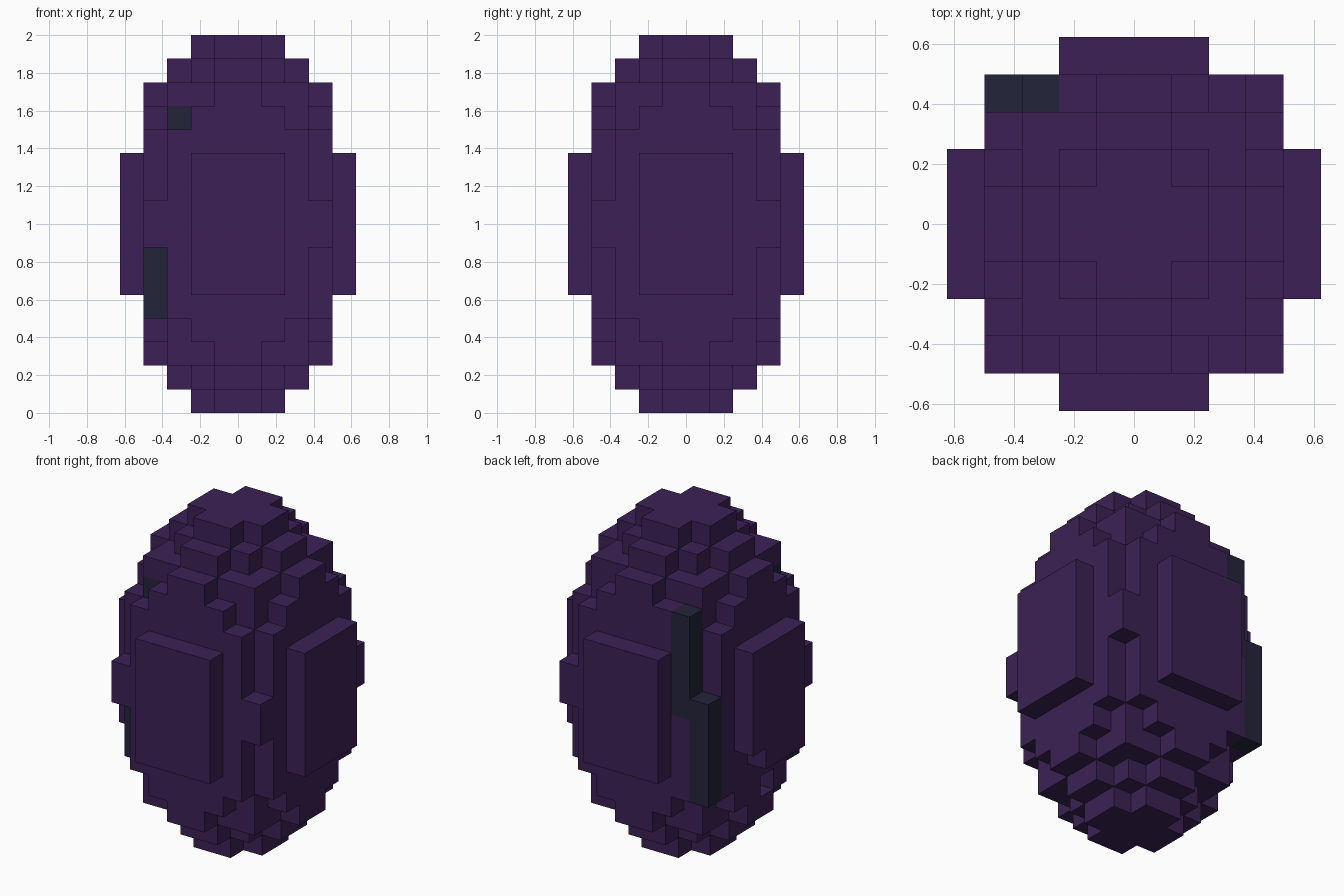
import bpy, bmesh
from mathutils import Vector

cube = bpy.data.objects.get("Cube")
if cube:
    bpy.data.objects.remove(cube, do_unlink=True)

S = 0.125                 # block size
R, H = 5, 8               # egg radius and half height, in blocks


def material(name, rgb):
    m = bpy.data.materials.new(name)
    m.use_nodes = True
    m.diffuse_color = (*rgb, 1)
    m.node_tree.nodes["Principled BSDF"].inputs["Base Color"].default_value = (*rgb, 1)
    return m


def column(x, y, z0, z1):
    return {(x, y, z) for z in range(z0, z1 + 1)}


def build(name, cells, solid, mat):
    """Make the outer faces of the given blocks, leaving out faces shared with solid."""
    bm = bmesh.new()
    for cell in sorted(cells):
        for axis in range(3):
            for side in (0, 1):
                near = list(cell)
                near[axis] += 2 * side - 1
                if tuple(near) in solid:
                    continue
                u, v = (axis + 1) % 3, (axis + 2) % 3
                ring = []
                for du, dv in ((0, 0), (1, 0), (1, 1), (0, 1)):
                    p = Vector(cell)
                    p[axis] += side
                    p[u] += du
                    p[v] += dv
                    ring.append(bm.verts.new(p * S))
                bm.faces.new(ring if side else ring[::-1])
    bmesh.ops.remove_doubles(bm, verts=bm.verts, dist=S * 0.01)
    mesh = bpy.data.meshes.new(name)
    bm.to_mesh(mesh)
    bm.free()
    mesh.materials.append(mat)
    obj = bpy.data.objects.new(name, mesh)
    bpy.context.collection.objects.link(obj)


# Blocks whose centres lie inside an egg-shaped ellipsoid
egg = {(x, y, z)
       for x in range(-R, R) for y in range(-R, R) for z in range(2 * H)
       if ((x + .5) ** 2 + (y + .5) ** 2) / R ** 2 + (z + .5 - H) ** 2 / H ** 2 < 1}

# Chipped-out blocks on the right side
egg -= {(-5, 1, 5), (-4, -1, 3)}

# Dark patches: back corner streak, front corner streak and a front spot
patches = {
    "back_upper_streak": column(-3, 3, 8, 12),
    "back_lower_streak": column(-4, 3, 4, 8),
    "front_streak": column(-4, -3, 4, 6),
    "front_spot": column(-3, -3, 12, 12),
}
dark = set().union(*patches.values())
solid = egg | dark

purple = material("deep purple", (0.045, 0.0155, 0.093))
navy = material("dark navy", (0.0176, 0.0176, 0.043))

build("egg_shell", egg - dark, solid, purple)
for name, cells in patches.items():
    build(name, cells, solid, navy)
